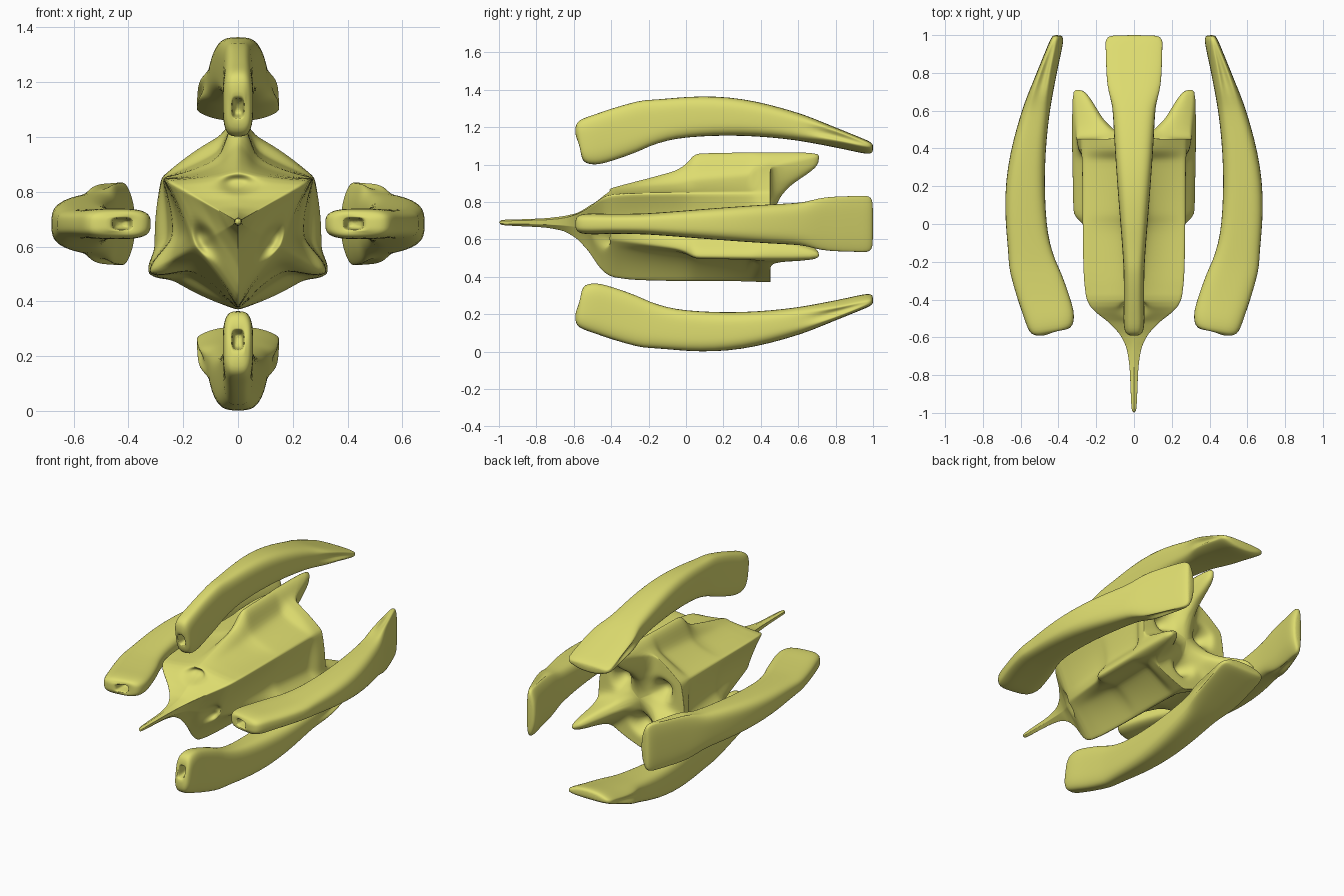
import bpy, bmesh, math

if "Cube" in bpy.data.objects:
    bpy.data.objects.remove(bpy.data.objects["Cube"])

AXIS = 0.683  # height of the craft's centre line

paint = bpy.data.materials.new("olive yellow")
paint.diffuse_color = (0.73, 0.72, 0.16, 1)
paint.use_nodes = True
paint.node_tree.nodes["Principled BSDF"].inputs["Base Color"].default_value = paint.diffuse_color


def lerp_table(table, y):
    """Linear lookup: table rows are (y, a, b, ...)."""
    if y <= table[0][0]:
        return table[0][1:]
    for a, b in zip(table, table[1:]):
        if y <= b[0]:
            f = (y - a[0]) / (b[0] - a[0])
            return tuple(p + (q - p) * f for p, q in zip(a[1:], b[1:]))
    return table[-1][1:]


def loft(name, rings):
    """Skin closed rings of points and cap both ends."""
    bm = bmesh.new()
    vs = [[bm.verts.new(p) for p in ring] for ring in rings]
    n = len(vs[0])
    for a, b in zip(vs, vs[1:]):
        for i in range(n):
            bm.faces.new((a[i], a[(i + 1) % n], b[(i + 1) % n], b[i]))
    bm.faces.new(vs[0])
    bm.faces.new(vs[-1])
    bmesh.ops.recalc_face_normals(bm, faces=bm.faces)
    for f in bm.faces:
        f.smooth = True
    me = bpy.data.meshes.new(name)
    bm.to_mesh(me)
    bm.free()
    me.materials.append(paint)
    return me


def place(name, me, angle=0.0, z=AXIS):
    ob = bpy.data.objects.new(name, me)
    bpy.context.collection.objects.link(ob)
    ob.location.z = z
    ob.rotation_euler.y = angle
    sub = ob.modifiers.new("smooth", 'SUBSURF')
    sub.levels = sub.render_levels = 1
    return ob


# --- Hull: three ridges and three fins around the centre line ---
# y, ridge radius, panel radius, fin crest radius, panel bulge
HULL = [
    (-1.0, .014, .014, .014, 0), (-.9, .020, .016, .016, 0),
    (-.75, .027, .022, .022, 0), (-.65, .046, .034, .034, 0),
    (-.58, .090, .050, .050, 0), (-.52, .158, .086, .086, -.005),
    (-.47, .235, .130, .130, -.005), (-.44, .270, .160, .160, -.005),
    (-.41, .290, .180, .180, -.006), (-.38, .300, .190, .190, -.008),
    (-.30, .312, .208, .212, -.015), (-.20, .317, .225, .238, -.02),
    (-.05, .32, .25, .28, -.025), (0, .32, .265, .315, -.025),
    (.05, .32, .28, .372, -.02), (.34, .32, .30, .378, -.01),
    (.39, .322, .335, .378, .01), (.45, .323, .345, .378, .014),
]
T = [0, .06, .12, .18, .25, .35, .5, .65, .8, .92]


def hull_section(y):
    """Local (u, v) points for one third of the hull; v points along the fin."""
    ridge, panel, crest, bulge = lerp_table(HULL, y)
    pts = []
    for side, ts in ((-1, T[:0:-1]), (1, T + [1])):
        for t in ts:
            u = side * ridge * .866 * t
            v = panel * (1 - t) + ridge * .5 * t
            k = bulge * math.sin(math.pi * t)
            u, v = u + side * .5 * k, v + .866 * k
            v += (crest - panel) * math.exp(-(u / .05) ** 4)
            pts.append((u, v))
    return pts


def hull_ring(pts, depth):
    """Repeat a third three times; depth(u, v) gives y."""
    ring = []
    for k in range(3):
        c, s = math.cos(-k * math.tau / 3), math.sin(-k * math.tau / 3)
        ring += [(u * c - v * s, depth(u, v), u * s + v * c) for u, v in pts]
    return ring


def front_depth(y):
    # oval intake dents in the three nose panels
    def depth(u, v):
        if y > -.3:
            return y
        return y + .06 * math.exp(-((u / .06) ** 2 + ((v - .138) / .030) ** 2) ** 2)
    return depth


# height of the rear prongs by distance from the axis
PRONG = [(.05, .02), (.10, .035), (.14, .055), (.2, .11), (.26, .20), (.30, .255), (.36, .265), (.38, .25)]


def rear_depth(u, v):
    f = lerp_table(PRONG, v)[0]
    d = math.hypot(abs(u) - .145, v - .084)
    return (.45 + f * math.exp(-(abs(u) / .055) ** 3)
            - .08 * math.exp(-(d / .055) ** 4))


stations = [-1, -.95, -.9, -.82, -.75, -.7, -.65, -.61, -.58, -.55, -.53]
stations += [-.515 + .01 * i for i in range(17)]
stations += [-.33, -.3, -.25, -.2, -.12, -.05, -.02, 0, .025, .05, .1, .2, .3, .34, .36, .38, .4, .43, .45]
rings = [hull_ring(hull_section(y), front_depth(y)) for y in stations]
end = hull_section(.45)
for s in (1, .95, .89, .82, .74, .68, .62, .56, .5, .44, .38, .29, .2, .1, .03):
    rings.append(hull_ring([(u * s, v * s) for u, v in end],
                           lambda u, v: rear_depth(u, v) + .001))
place("hull", loft("hull", rings), z=.691)

# --- Four curved outrigger arms, one profile turned around the axis ---
# y, outer radius, inner radius, half width
ARM = [
    (-.592, .505, .385, .030), (-.588, .535, .350, .043), (-.57, .555, .325, .052),
    (-.53, .572, .317, .056), (-.48, .588, .318, .056), (-.4, .617, .337, .053),
    (-.25, .660, .387, .055), (-.2, .663, .415, .057), (-.1, .670, .447, .064),
    (0, .680, .463, .072), (.15, .684, .472, .084), (.3, .670, .472, .095),
    (.45, .638, .463, .105), (.58, .600, .448, .111), (.64, .580, .438, .123),
    (.7, .557, .427, .148), (.76, .532, .415, .162), (.84, .500, .399, .165),
    (.92, .467, .381, .160), (.97, .447, .372, .154), (.992, .434, .376, .138),
    (1.0, .424, .388, .11),
]
N = 32


def spow(x, p):
    return math.copysign(abs(x) ** p, x)


def arm_ring(y, outer, inner, half, shear=None):
    mid, h = (outer + inner) / 2, (outer - inner) / 2
    lean = max(0, min(1, (-.35 - y) / .2)) * .03 if shear is None else shear
    ring = []
    for i in range(N):
        a = math.tau * i / N
        c, s = spow(math.cos(a), .62), spow(math.sin(a), .62)
        x = half * c
        # groove along the edges of the broad tail
        groove = max(0, 1 - abs(y - .79) / .18)
        x *= 1 - .3 * groove * math.exp(-(s / .45) ** 2)
        # tail underside curls up toward its edges
        curl = max(0, min(1, (y - .6) / .2)) * .03 * (x / .16) ** 2 * (1 - s) / 2
        ring.append((x, y + lean * (1 - s) / 2, mid + h * s + curl))
    return ring


# front port: recessed hole, then the arm body
rings = [arm_ring(-.50, .450, .405, .014, .03), arm_ring(-.53, .455, .395, .018, .03),
         arm_ring(-.580, .458, .390, .021, .03), arm_ring(-.590, .465, .383, .025, .03)]
rings += [arm_ring(*row) for row in ARM]
arm = loft("arm", rings)
for name, turn in (("top_arm", 0), ("right_arm", 1), ("bottom_arm", 2), ("left_arm", 3)):
    place(name, arm, turn * math.pi / 2)
